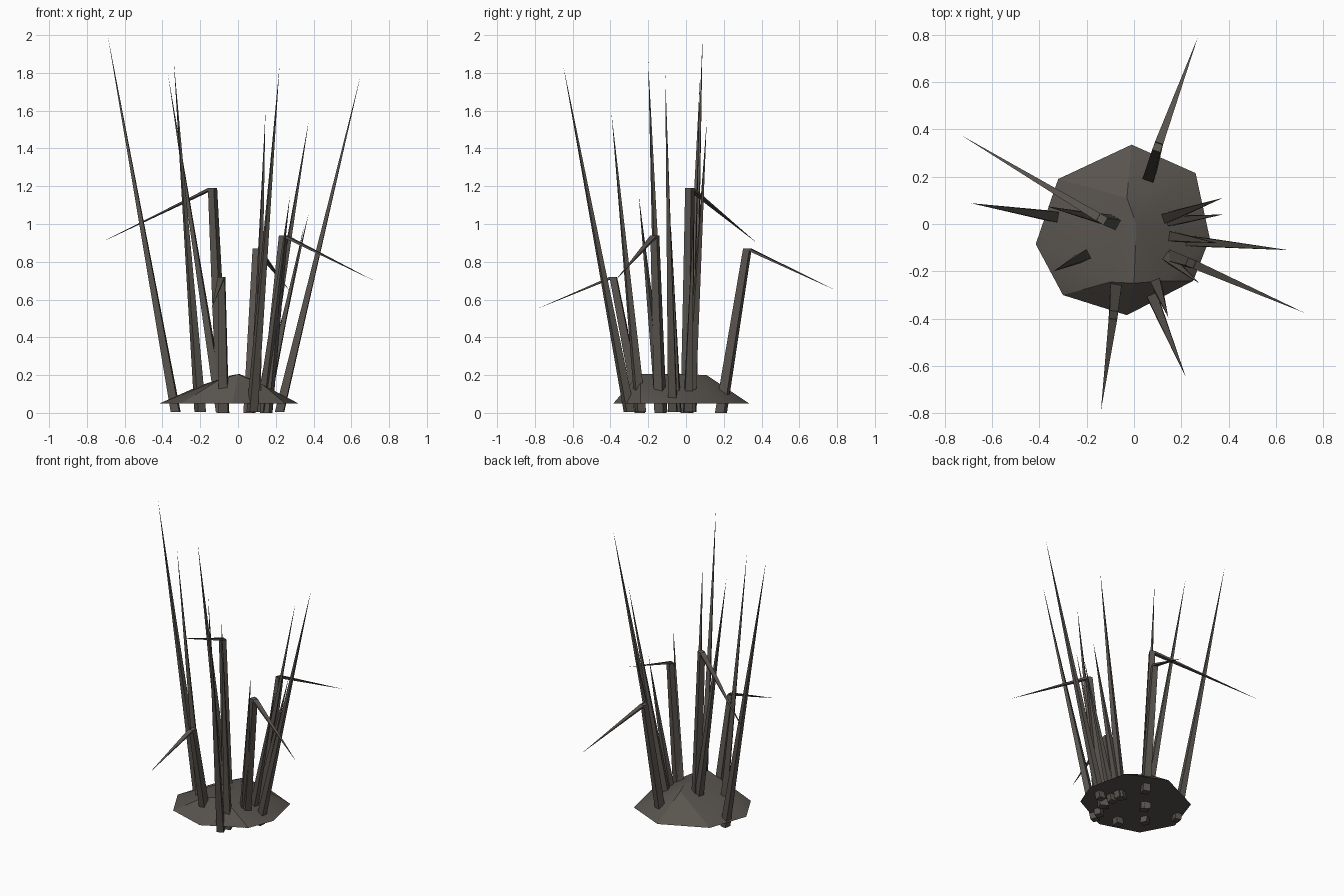
import bpy, bmesh, math
from mathutils import Vector

if "Cube" in bpy.data.objects:
    bpy.data.objects.remove(bpy.data.objects["Cube"])

bark = bpy.data.materials.new("dark_bark")
bark.diffuse_color = (0.10, 0.088, 0.076, 1)
bark.use_nodes = True
bark.node_tree.nodes["Principled BSDF"].inputs["Base Color"].default_value = bark.diffuse_color


def add_object(name, bm):
    bmesh.ops.recalc_face_normals(bm, faces=bm.faces)
    mesh = bpy.data.meshes.new(name)
    bm.to_mesh(mesh)
    bm.free()
    mesh.materials.append(bark)
    obj = bpy.data.objects.new(name, mesh)
    bpy.context.collection.objects.link(obj)
    return obj


def stalk(name, path, widths):
    """Four-sided stalk: level square rings along the path, closing in a point."""
    bm = bmesh.new()
    pts = [Vector(p) for p in path]
    lean = pts[-1] - pts[0]
    along = Vector((lean.x, lean.y, 0)).normalized()
    side = Vector((-along.y, along.x, 0))
    rings = []
    for p, w in zip(pts, widths):
        h = w / 2
        rings.append([bm.verts.new(p + along * a * h + side * b * h)
                      for a, b in ((-1, -1), (1, -1), (1, 1), (-1, 1))])
    tip = bm.verts.new(pts[-1])
    bm.faces.new(rings[0])
    for r, s in zip(rings, rings[1:]):
        for i in range(4):
            j = (i + 1) % 4
            bm.faces.new((r[i], r[j], s[j], s[i]))
    for i in range(4):
        bm.faces.new((rings[-1][i], rings[-1][(i + 1) % 4], tip))
    return add_object(name, bm)


# Earth mound: eight-sided rim with a short raised ridge
rim = [(-0.01, 0.335), (0.26, 0.215), (0.32, -0.06), (0.25, -0.24),
       (-0.03, -0.385), (-0.30, -0.30), (-0.415, -0.085), (-0.32, 0.19)]
ridge = [(-0.03, 0.11, 0.20), (0.01, 0.0, 0.205), (0.0, -0.25, 0.205),
         (-0.10, -0.245, 0.175), (0.13, -0.24, 0.15), (-0.2, -0.03, 0.145)]
bm = bmesh.new()
for p in [(x, y, 0.05) for x, y in rim] + ridge:
    bm.verts.new(p)
bmesh.ops.convex_hull(bm, input=bm.verts)
mound = add_object("mound", bm)
bpy.context.view_layer.objects.active = mound
mound.select_set(True)
bpy.ops.object.shade_smooth_by_angle(angle=math.radians(25))

# Straight blades: base x, y, then the tip
blades = [
    (-0.33, 0.03, (-0.69, 0.088, 2.0)),
    (-0.20, -0.13, (-0.34, -0.20, 1.86)),
    (-0.09, 0.01, (-0.37, 0.075, 1.79)),
    (0.075, -0.30, (0.22, -0.65, 1.84)),
    (0.09, -0.24, (0.145, -0.395, 1.59)),
    (0.12, 0.02, (0.375, 0.11, 1.55)),
    (0.22, -0.07, (0.65, -0.11, 1.79)),
    (0.13, -0.13, (0.275, -0.25, 1.15)),
    (0.13, 0.01, (0.375, 0.04, 1.06)),
    (0.14, -0.05, (0.35, -0.08, 0.99)),
]
for i, (x, y, tip) in enumerate(blades):
    stalk(f"straight_blade_{i + 1}", [(x, y, 0.005), tip], [0.046])

# Snapped blades: base, bend, drooping tip
snapped = [
    ((-0.08, 0.005, 0), (-0.135, 0.02, 1.19), (-0.73, 0.375, 0.90)),
    ((0.15, -0.135, 0), (0.24, -0.165, 0.94), (0.72, -0.375, 0.70)),
    ((0.06, 0.185, 0), (0.10, 0.325, 0.87), (0.27, 0.79, 0.65)),
    ((-0.075, -0.245, 0), (-0.087, -0.385, 0.72), (-0.14, -0.79, 0.55)),
]
for i, path in enumerate(snapped):
    stalk(f"snapped_blade_{i + 1}", path, [0.05, 0.036])
